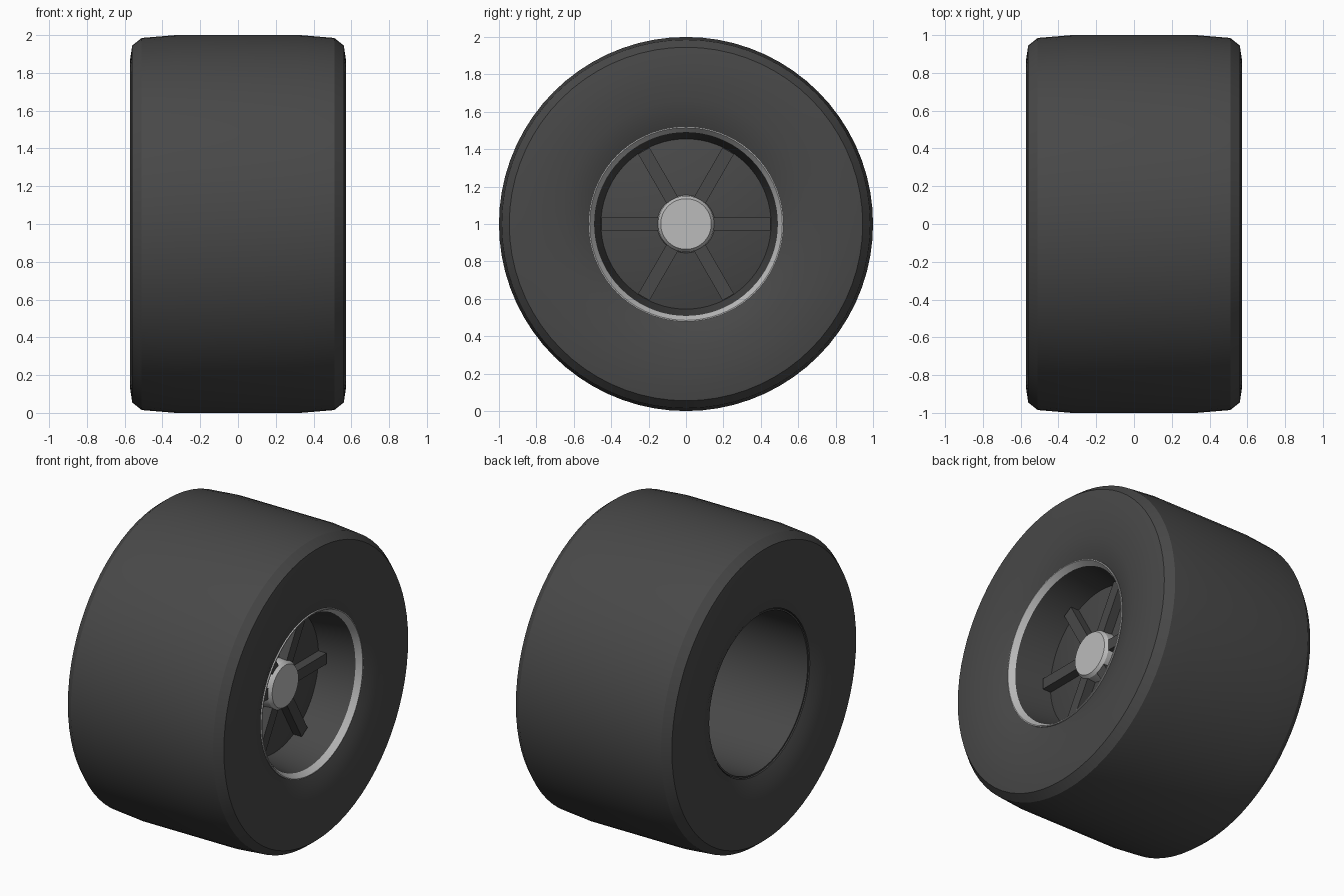
import bpy, bmesh, math
from mathutils import Matrix

cube = bpy.data.objects.get("Cube")
if cube:
    bpy.data.objects.remove(cube)

SEG = 72


def material(name, colour):
    m = bpy.data.materials.new(name)
    m.use_nodes = True
    m.diffuse_color = (*colour, 1)
    m.node_tree.nodes["Principled BSDF"].inputs["Base Color"].default_value = (*colour, 1)
    return m


rubber = material("dark rubber", (0.065, 0.065, 0.065))
silver = material("silver metal", (0.5, 0.5, 0.5))


def finish(bm, name, mat, angle=None):
    """Turn a bmesh into an object standing at wheel-centre height."""
    bmesh.ops.recalc_face_normals(bm, faces=bm.faces)
    bmesh.ops.translate(bm, verts=bm.verts, vec=(0, 0, 1))
    me = bpy.data.meshes.new(name)
    bm.to_mesh(me)
    bm.free()
    me.materials.append(mat)
    ob = bpy.data.objects.new(name, me)
    bpy.context.collection.objects.link(ob)
    if angle:
        bpy.ops.object.select_all(action='DESELECT')
        ob.select_set(True)
        bpy.context.view_layer.objects.active = ob
        bpy.ops.object.shade_smooth_by_angle(angle=math.radians(angle))
    return ob


def lathe(name, profile, mat, closed=True, angle=32):
    """Revolve (x, radius) points about the axle."""
    bm = bmesh.new()
    vs = [bm.verts.new((x, 0, r)) for x, r in profile]
    for a, b in zip(vs, vs[1:]):
        bm.edges.new((a, b))
    if closed:
        bm.edges.new((vs[-1], vs[0]))
    bmesh.ops.spin(bm, geom=bm.verts[:] + bm.edges[:], cent=(0, 0, 0),
                   axis=(1, 0, 0), angle=math.tau, steps=SEG)
    bmesh.ops.remove_doubles(bm, verts=bm.verts, dist=1e-4)
    return finish(bm, name, mat, angle)


# Tyre: half section mirrored across the width
half = [(0.33, 1.0), (0.51, 0.985), (0.56, 0.945), (0.573, 0.86), (0.573, 0.76),
        (0.565, 0.66), (0.55, 0.58), (0.525, 0.52)]
tyre = half + [(-x, r) for x, r in reversed(half)]
lathe("tyre", tyre, rubber)

# Rim barrel, tapering inward on the open face
lathe("rim_barrel", [(0.5, 0.49), (0.26, 0.455), (0.24, 0.505), (-0.52, 0.505),
                     (-0.52, 0.515), (0.5, 0.515)], rubber)
lathe("rim_lip", [(0.535, 0.522), (0.535, 0.515), (0.5, 0.49), (0.49, 0.522)], silver)

# Wheel disc and hub
lathe("wheel_disc", [(0.26, 0), (0.26, 0.47), (0.24, 0.506), (0.24, 0)], rubber, closed=False)
lathe("hub_cap", [(0.34, 0), (0.34, 0.135), (0.32, 0.15), (0.25, 0.155), (0.25, 0)],
      silver, closed=False)

# Six spokes
for i in range(6):
    bm = bmesh.new()
    bmesh.ops.create_cube(bm, size=1)
    bmesh.ops.scale(bm, verts=bm.verts, vec=(0.07, 0.31, 0.07))
    bmesh.ops.translate(bm, verts=bm.verts, vec=(0.285, 0.297, 0))
    bmesh.ops.rotate(bm, verts=bm.verts, cent=(0, 0, 0),
                     matrix=Matrix.Rotation(i * math.tau / 6, 3, 'X'))
    finish(bm, f"spoke_{i + 1}", rubber)
